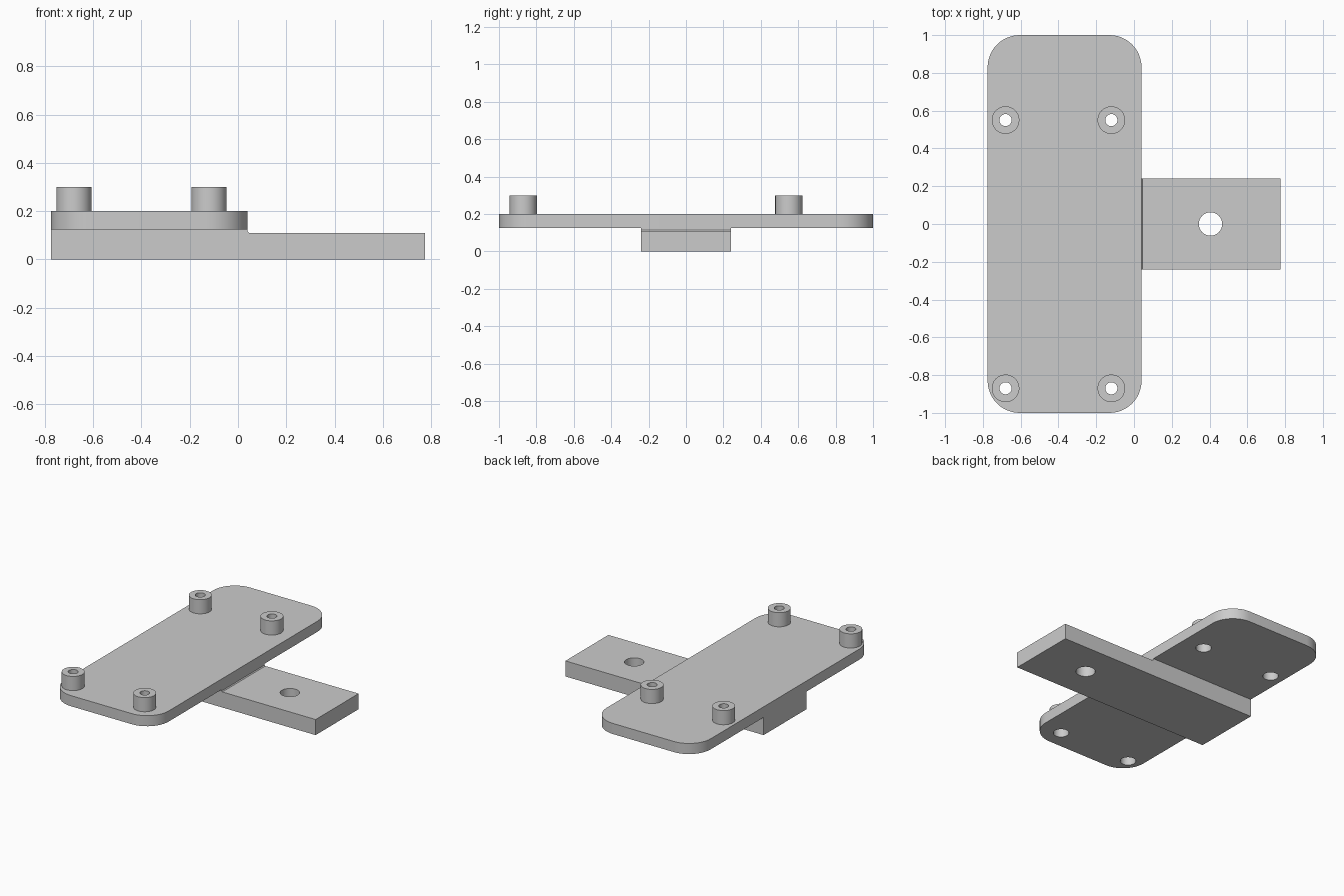
import bpy, bmesh
from math import sin, cos, pi, radians
from mathutils import Matrix, Vector

cube = bpy.data.objects.get("Cube")
if cube:
    bpy.data.objects.remove(cube, do_unlink=True)

SEGMENTS = 48
END_X, STEP_X = 0.775, 0.04          # bar half length, inner edge of plate
BAR_TOP, PLATE_BASE, PLATE_TOP, POST_TOP = 0.11, 0.125, 0.2, 0.3

grey = bpy.data.materials.new("plain grey")
grey.use_nodes = True
grey.diffuse_color = (0.6, 0.6, 0.6, 1)
grey.node_tree.nodes["Principled BSDF"].inputs["Base Color"].default_value = (0.6, 0.6, 0.6, 1)


def prism(name, outline, depth):
    """Extrude a closed outline of 3D points along a depth vector."""
    bm = bmesh.new()
    face = bm.faces.new([bm.verts.new(p) for p in outline])
    result = bmesh.ops.extrude_face_region(bm, geom=[face], use_keep_orig=True)
    moved = [v for v in result["geom"] if isinstance(v, bmesh.types.BMVert)]
    bmesh.ops.translate(bm, verts=moved, vec=Vector(depth))
    bmesh.ops.recalc_face_normals(bm, faces=bm.faces)
    mesh = bpy.data.meshes.new(name)
    bm.to_mesh(mesh)
    bm.free()
    mesh.materials.append(grey)
    obj = bpy.data.objects.new(name, mesh)
    bpy.context.collection.objects.link(obj)
    return obj


def cylinder(name, x, y, radius, z0, z1):
    ring = [(x + radius * cos(2 * pi * i / SEGMENTS),
             y + radius * sin(2 * pi * i / SEGMENTS), z0) for i in range(SEGMENTS)]
    return prism(name, ring, (0, 0, z1 - z0))


def activate(obj):
    bpy.ops.object.select_all(action="DESELECT")
    obj.select_set(True)
    bpy.context.view_layer.objects.active = obj


def drill(obj, x, y, radius, z0, z1):
    """Cut a round hole through an object."""
    cutter = cylinder("hole_cutter", x, y, radius, z0 - 0.02, z1 + 0.02)
    cutter.hide_render = True
    mod = obj.modifiers.new("hole", "BOOLEAN")
    mod.operation, mod.solver, mod.object = "DIFFERENCE", "EXACT", cutter
    activate(obj)
    bpy.ops.object.modifier_apply(modifier=mod.name)
    bpy.data.objects.remove(cutter, do_unlink=True)


def smooth(obj):
    activate(obj)
    bpy.ops.object.shade_smooth_by_angle(angle=radians(30))


# Mounting bar: side profile with a shallow raised pad under the plate
half_width = 0.24
profile = [(-END_X, 0), (END_X, 0), (END_X, BAR_TOP), (STEP_X + 0.006, BAR_TOP),
           (STEP_X, BAR_TOP + 0.006), (STEP_X, PLATE_BASE), (-END_X, PLATE_BASE)]
bar = prism("mounting_bar", [(x, -half_width, z) for x, z in profile],
            (0, 2 * half_width, 0))
drill(bar, 0.405, 0, 0.062, 0, BAR_TOP)
smooth(bar)

# Rounded plate: four corner arcs joined into one outline
corner = 0.17
centre_x = (STEP_X - END_X) / 2
reach_x, reach_y = (STEP_X + END_X) / 2 - corner, 1 - corner
outline = []
for quarter, (sx, sy) in enumerate([(1, 1), (-1, 1), (-1, -1), (1, -1)]):
    for i in range(13):
        a = (quarter + i / 12) * pi / 2
        outline.append((centre_x + sx * reach_x + corner * cos(a),
                        sy * reach_y + corner * sin(a), PLATE_BASE))
plate = prism("rounded_plate", outline, (0, 0, PLATE_TOP - PLATE_BASE))

# Hollow standoffs above wider screw holes in the plate
for side, x in (("right", -0.68), ("left", -0.12)):
    for end, y in (("front", -0.87), ("back", 0.55)):
        drill(plate, x, y, 0.05, PLATE_BASE, PLATE_TOP)
        post = cylinder(f"standoff_{end}_{side}", x, y, 0.073, PLATE_TOP, POST_TOP)
        drill(post, x, y, 0.032, PLATE_TOP, POST_TOP)
        smooth(post)
smooth(plate)
